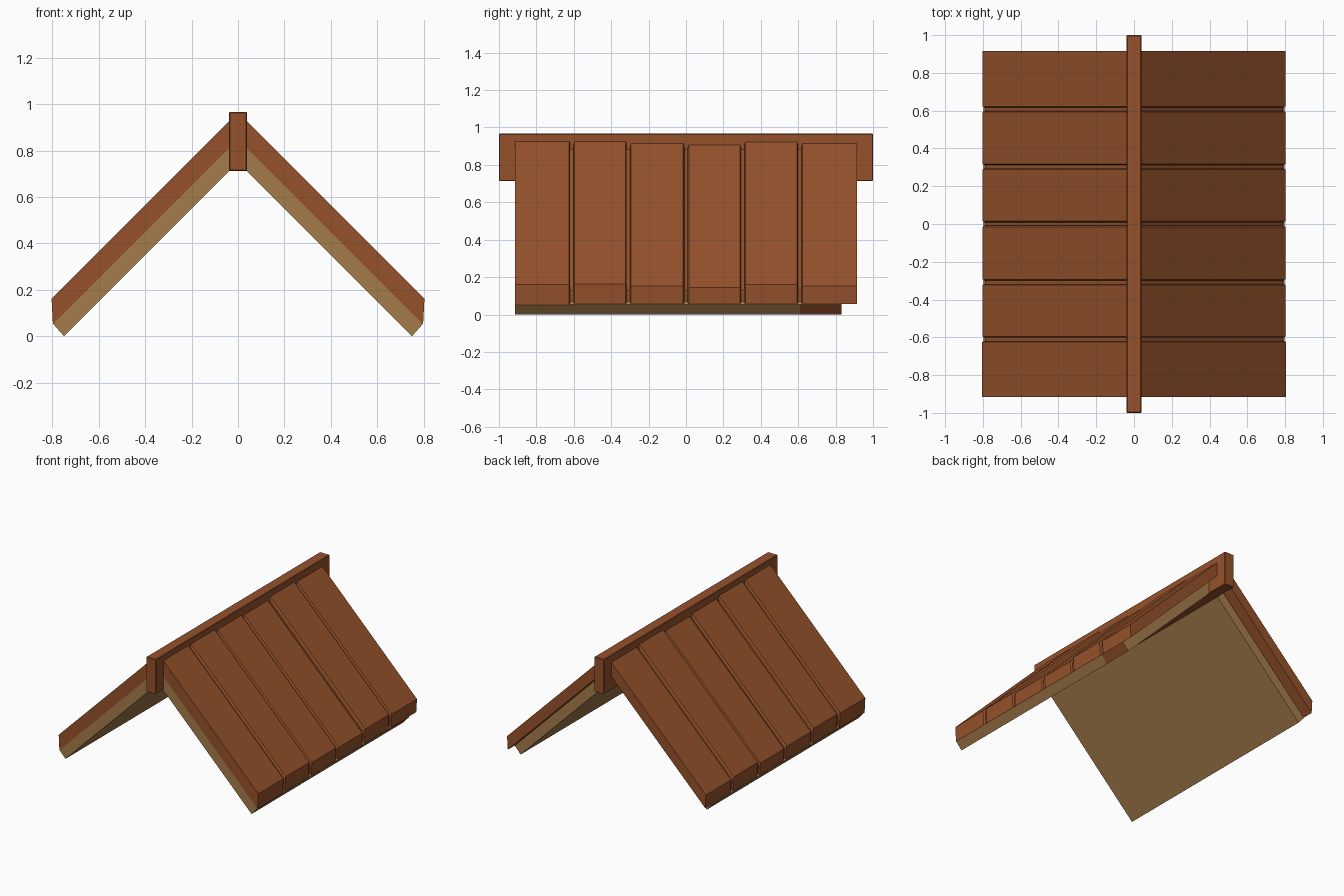
import bpy, bmesh

if "Cube" in bpy.data.objects:
    bpy.data.objects.remove(bpy.data.objects["Cube"])


def material(name, color):
    m = bpy.data.materials.new(name)
    m.diffuse_color = (*color, 1)
    m.use_nodes = True
    m.node_tree.nodes["Principled BSDF"].inputs["Base Color"].default_value = m.diffuse_color
    return m


PLANK = material("plank_brown", (0.300, 0.083, 0.024))
LINING = material("lining_tan", (0.376, 0.202, 0.070))


def loft(name, sections, mats):
    """Closed solid through (y, [(x, z), ...]) sections."""
    bm = bmesh.new()
    rings = [[bm.verts.new((x, y, z)) for x, z in pts] for y, pts in sections]
    n = len(rings[0])
    for a, b in zip(rings, rings[1:]):
        for i in range(n):
            j = (i + 1) % n
            bm.faces.new((a[i], a[j], b[j], b[i]))
    bm.faces.new(rings[0])
    bm.faces.new(rings[-1])
    bmesh.ops.recalc_face_normals(bm, faces=bm.faces)
    me = bpy.data.meshes.new(name)
    bm.to_mesh(me)
    bm.free()
    ob = bpy.data.objects.new(name, me)
    bpy.context.collection.objects.link(ob)
    for m in mats:
        me.materials.append(m)
    return ob


def plank_profile(side, drop, inset, base=0.0):
    """45 degree board; drop lowers the top, inset pulls in the eave."""
    top, low = 0.965 - drop, 0.85 + base
    xo, xi = 0.804 - inset, 0.798 - inset
    pts = [(0.03, top - 0.03), (xo, top - xo), (xi, low - xi), (0.03, low - 0.03)]
    return [(side * x, z) for x, z in pts]


# roof boards with chamfered edges along the grooves
cuts = [-0.915, -0.610, -0.308, 0.0, 0.303, 0.608, 0.915]
drops = [0.0, 0.0, 0.012, 0.02, 0.003, 0.012]
for side, label in ((1, "right"), (-1, "left")):
    for i, drop in enumerate(drops):
        y0, y1 = cuts[i], cuts[i + 1]
        shrink = 0.0 if i == 0 else 0.003
        full = plank_profile(side, drop, shrink)
        small = plank_profile(side, drop + 0.016, shrink + 0.009)
        sections = []
        if i > 0:
            sections += [(y0 + 0.009, small), (y0 + 0.015, full)]
        else:
            sections += [(y0, full)]
        if i < 5:
            sections += [(y1 - 0.015, full), (y1 - 0.009, small)]
        else:
            sections += [(y1, full)]
        loft(f"{label}_roof_board_{i + 1}", sections, [PLANK])

    # layer closing the grooves
    core = plank_profile(side, 0.045, 0.014, 0.003)
    loft(f"{label}_board_backing", [(-0.91, core), (0.91, core)], [PLANK])

    # tan lining under the boards, square-cut at the eave
    prof = [(side * x, z) for x, z in
            ((0.03, 0.82), (0.797, 0.053), (0.75, 0.0), (0.03, 0.72))]
    lining = loft(f"{label}_lining", [(-0.915, prof), (0.61, prof), (0.832, prof)],
                  [LINING, PLANK])
    # brown patch on the eave face of the right lining
    for f in lining.data.polygons:
        if side > 0 and f.center.y > 0.65 and f.normal.x > 0.5 and f.normal.z < -0.3 \
                and f.center.x > 0.7:
            f.material_index = 1

# ridge beam
rect = [(-0.039, 0.713), (0.039, 0.713), (0.039, 0.967), (-0.039, 0.967)]
beam = loft("ridge_beam", [(-1, rect), (1, rect)], [PLANK])
bev = beam.modifiers.new("bevel", 'BEVEL')
bev.width = 0.004
bev.segments = 1
